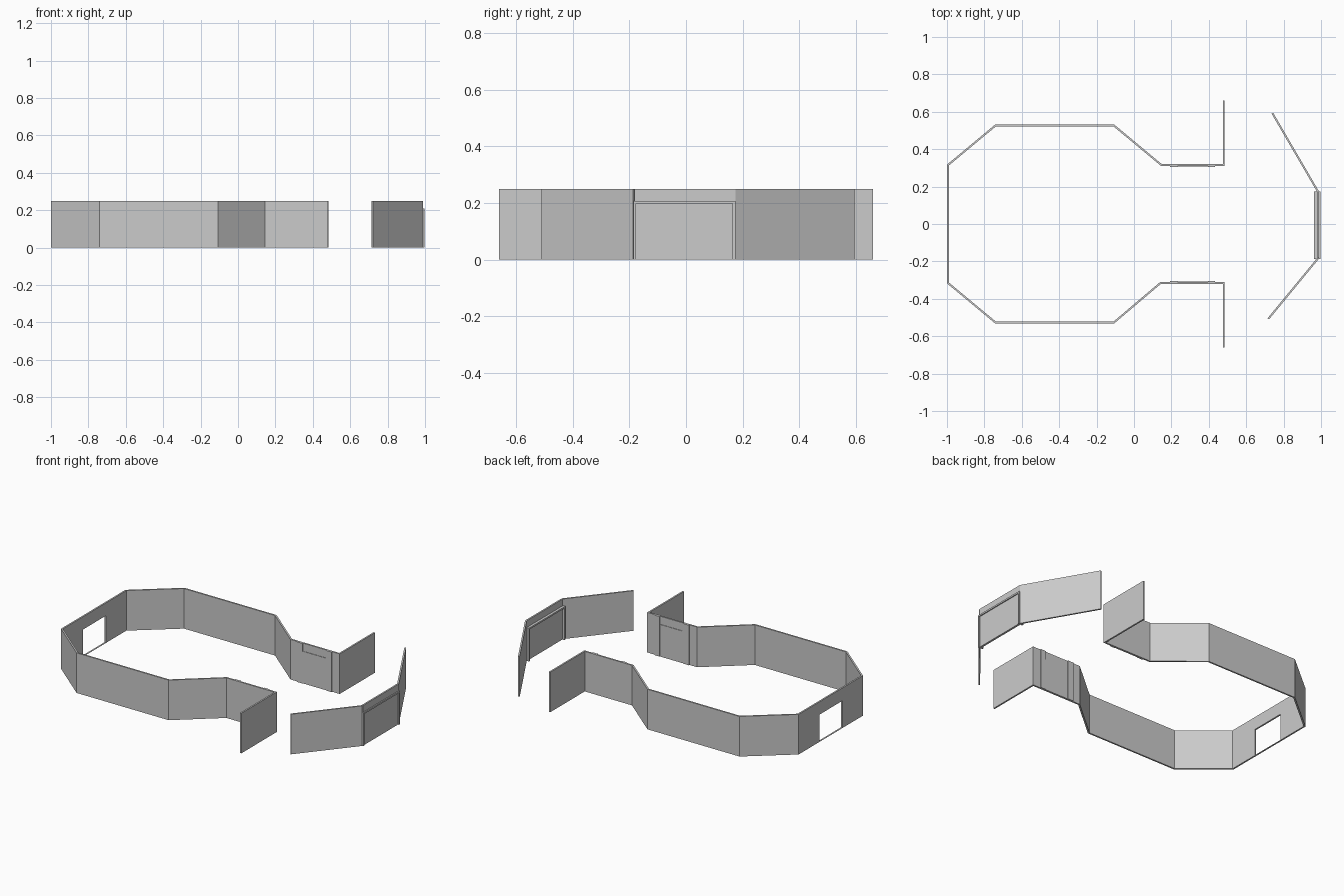
import bpy, bmesh
from mathutils import Vector

if "Cube" in bpy.data.objects:
    bpy.data.objects.remove(bpy.data.objects["Cube"])

H = 0.25      # wall height
T = 0.010     # wall thickness


def finish(name, bm):
    bmesh.ops.recalc_face_normals(bm, faces=bm.faces)
    me = bpy.data.meshes.new(name)
    bm.to_mesh(me)
    bm.free()
    ob = bpy.data.objects.new(name, me)
    bpy.context.collection.objects.link(ob)
    return ob


def box(name, x0, x1, y0, y1, z0, z1):
    bm = bmesh.new()
    bmesh.ops.create_cube(bm, size=1)
    for v in bm.verts:
        v.co = ((x0 + x1) / 2 + v.co.x * (x1 - x0),
                (y0 + y1) / 2 + v.co.y * (y1 - y0),
                (z0 + z1) / 2 + v.co.z * (z1 - z0))
    return finish(name, bm)


def wall(name, pts):
    """Mitred wall of constant thickness along a centre line."""
    p = [Vector(q) for q in pts]
    normals = []
    for a, b in zip(p, p[1:]):
        d = (b - a).normalized()
        normals.append(Vector((-d.y, d.x)))
    bm = bmesh.new()
    rings = []
    for i, c in enumerate(p):
        n0, n1 = normals[max(i - 1, 0)], normals[min(i, len(normals) - 1)]
        m = (n0 + n1) / (1 + n0.dot(n1)) * (T / 2)
        rings.append([bm.verts.new((q.x, q.y, z))
                      for q, z in ((c - m, 0), (c + m, 0), (c + m, H), (c - m, H))])
    for a, b in zip(rings, rings[1:]):
        for k in range(4):
            j = (k + 1) % 4
            bm.faces.new((a[k], a[j], b[j], b[k]))
    bm.faces.new(rings[0])
    bm.faces.new(rings[-1])
    return finish(name, bm)


# Main enclosure, split at the doorway in the left end
wall("back_wall", [(0.48, 0.66), (0.48, 0.315), (0.147, 0.315), (-0.108, 0.527),
                   (-0.74, 0.527), (-0.995, 0.315), (-0.995, 0.11)])
wall("front_wall", [(0.48, -0.66), (0.48, -0.315), (0.142, -0.315), (-0.108, -0.527),
                    (-0.74, -0.527), (-0.995, -0.315), (-0.995, -0.117)])
box("doorway_header", -1.0, -0.99, -0.117, 0.11, 0.17, H)
box("doorway_sill", -1.0, -0.99, -0.117, 0.11, 0, 0.002)

# Side doors with pilasters on the inner faces of the neck
for side, s in (("back", 1), ("front", -1)):
    for i, (x0, x1) in enumerate(((0.193, 0.232), (0.395, 0.432))):
        ys = sorted((s * 0.304, s * 0.312))
        box(f"{side}_pilaster_{i + 1}", x0, x1, *ys, 0, H)
    ys = sorted((s * 0.307, s * 0.312))
    box(f"{side}_door_panel", 0.232, 0.395, *ys, 0, 0.20)

# Separate right-hand wall with angled wings
wall("right_back_wing", [(0.74, 0.592), (0.984, 0.173)])
wall("right_front_wing", [(0.718, -0.507), (0.984, -0.184)])
box("right_wall_top", 0.979, 0.989, -0.182, 0.175, 0.20, H)

# Framed gate under the top band
box("gate_panel", 0.977, 0.990, -0.18, 0.17, 0, 0.20)
box("gate_post_front", 0.963, 0.996, -0.186, -0.176, 0, 0.208)
box("gate_post_back", 0.963, 0.996, 0.164, 0.174, 0, 0.208)
box("gate_lintel", 0.963, 0.996, -0.176, 0.164, 0.198, 0.208)
